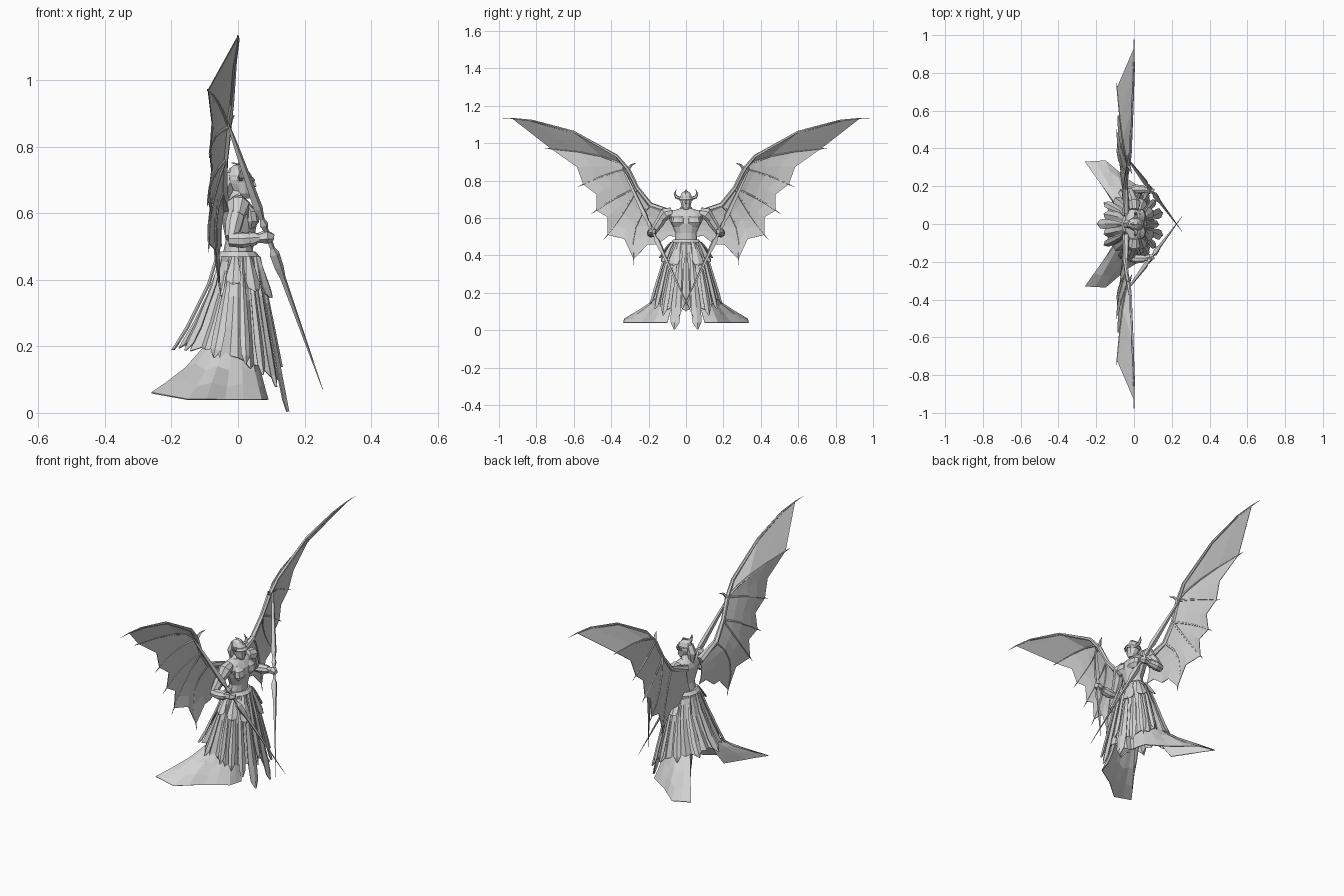
import bpy, bmesh
from math import sin, cos, pi, radians
from mathutils import Vector as V

if "Cube" in bpy.data.objects:
    bpy.data.objects.remove(bpy.data.objects["Cube"])

stone = bpy.data.materials.new("pale_grey")
stone.use_nodes = True
stone.diffuse_color = (0.65, 0.65, 0.65, 1)
stone.node_tree.nodes["Principled BSDF"].inputs["Base Color"].default_value = (0.65, 0.65, 0.65, 1)


def loft(name, rows, closed=False, caps=False, mirror=False, thick=0):
    """Skin rows of points that all have the same count."""
    bm = bmesh.new()
    grid = [[bm.verts.new(p) for p in row] for row in rows]
    n = len(rows[0])
    for a, b in zip(grid, grid[1:]):
        for i in range(n if closed else n - 1):
            j = (i + 1) % n
            bm.faces.new((a[i], a[j], b[j], b[i]))
    if caps:
        bm.faces.new(grid[0])
        bm.faces.new(grid[-1])
    bmesh.ops.remove_doubles(bm, verts=bm.verts, dist=0.0002)
    bmesh.ops.recalc_face_normals(bm, faces=bm.faces)
    mesh = bpy.data.meshes.new(name)
    bm.to_mesh(mesh)
    bm.free()
    mesh.materials.append(stone)
    ob = bpy.data.objects.new(name, mesh)
    bpy.context.collection.objects.link(ob)
    if thick:
        mod = ob.modifiers.new("thickness", "SOLIDIFY")
        mod.thickness, mod.offset = thick, 0
    if mirror:
        mod = ob.modifiers.new("mirror", "MIRROR")
        mod.use_axis = (False, True, False)
        mod.use_mirror_merge = False
    return ob


def tube(name, path, radii, sides=6, mirror=True):
    """Tapered limb along a path."""
    pts, rows = [V(p) for p in path], []
    for i, p in enumerate(pts):
        d = (pts[min(i + 1, len(pts) - 1)] - pts[max(i - 1, 0)]).normalized()
        u = d.cross(V((0.3, 1, 0.2))).normalized()
        w = d.cross(u)
        rows.append([p + radii[i] * (u * cos(2 * pi * k / sides) + w * sin(2 * pi * k / sides))
                     for k in range(sides)])
    return loft(name, rows, True, True, mirror)


def rings(name, sections, sides=12, mirror=False):
    """Stack of ellipses: z, centre x, radius x, radius y, centre y."""
    return loft(name, [[(cx + rx * cos(2 * pi * k / sides), cy + ry * sin(2 * pi * k / sides), z)
                        for k in range(sides)] for z, cx, rx, ry, cy in sections], True, True, mirror)


def arc(a, m, b, n=5):
    """Points on a curve from a to b passing through m."""
    a, m, b = V(a), V(m), V(b)
    c = 2 * m - (a + b) / 2
    return [a * (1 - t) ** 2 + c * 2 * t * (1 - t) + b * t * t for t in (i / (n - 1) for i in range(n))]


# Wings: arm bone, fingers and scalloped membrane
root, elbow = (-.04, .06, .62), (-.045, .19, .67)
fore, wrist = (-.04, .26, .76), (-.03, .31, .86)
lead = [V(p) for p in (wrist, (-.02, .37, .93), (-.01, .6, 1.06), (0, .82, 1.12), (0, .93, 1.133))]
fingers = [
    arc(wrist, (-.06, .45, .93), (-.09, .72, .97)),
    arc(wrist, (-.07, .43, .83), (-.085, .55, .78)),
    arc(fore, (-.075, .37, .71), (-.09, .48, .64)),
    arc(fore, (-.08, .34, .62), (-.088, .42, .51)),
    arc(elbow, (-.07, .27, .55), (-.055, .28, .38)),
    arc((-.045, .12, .64), (-.06, .15, .55), (-.06, .15, .46)),
    arc(root, (-.05, .06, .56), (-.05, .04, .5)),
]
rows = [lead, fingers[0]]
for a, b in zip(fingers, fingers[1:]):
    mid = [(p + q) / 2 for p, q in zip(a, b)]
    rows += [[m.lerp(mid[0], 0.16 * i / 4) for i, m in enumerate(mid)], b]
loft("wing_membrane", rows, mirror=True, thick=.003)
tube("wing_arm", [root, elbow, fore, wrist], [.02, .014, .011, .012])
tube("wing_leading_edge", lead + [V((0, 1, 1.135))], [.011, .009, .007, .005, .003, .0005])
for i, f in enumerate(fingers[:5]):
    claw = f[-1] + (f[-1] - f[-2]).normalized() * .035
    tube("wing_finger_%d" % (i + 1), f + [claw], [.007, .006, .005, .004, .003, .0005], 5)
tube("wing_thumb_claw", [wrist, (-.02, .29, .885), (-.01, .265, .895)], [.01, .006, .0005], 5)

# Torso, chest, neck and head
rings("torso", [(.43, 0, .058, .08, 0), (.48, 0, .045, .06, 0), (.52, .005, .042, .056, 0),
                (.57, .005, .052, .08, 0), (.61, 0, .052, .098, 0), (.635, -.005, .038, .085, 0),
                (.65, -.005, .022, .035, 0), (.67, .002, .018, .02, 0)])
rings("chest", [(.555, .04, .008, .025, .04), (.575, .042, .022, .038, .042),
                (.605, .038, .02, .036, .042), (.625, .03, .005, .02, .04)], 8, True)
rings("head", [(.645, .022, .012, .012, 0), (.66, .015, .026, .025, 0), (.69, .008, .036, .032, 0),
               (.715, .004, .037, .032, 0), (.735, 0, .026, .023, 0), (.745, -.004, .008, .008, 0)], 10)
rings("helmet_brow", [(.692, .008, .039, .036, 0), (.7, .01, .042, .039, 0), (.71, .006, .038, .035, 0)], 10)
tube("face_nose", [(.046, 0, .698), (.05, 0, .682), (.042, 0, .676)], [.003, .006, .003], 4, False)
tube("helmet_crest", [(.035, 0, .71), (.015, 0, .745), (-.02, 0, .752)], [.006, .007, .001], 4, False)
tube("hair_back", [(-.02, 0, .72), (-.036, 0, .68), (-.035, 0, .62)], [.02, .024, .008], 6, False)
tube("horn", [(.008, .03, .705), (.01, .052, .712), (.008, .06, .73), (0, .052, .754)],
     [.011, .009, .006, .0005])

# Arms and hands
tube("shoulder", [(0, .075, .635), (0, .11, .622), (-.004, .135, .59)], [.024, .036, .024], 8)
tube("upper_arm", [(0, .115, .615), (-.012, .145, .57), (-.02, .175, .525)], [.026, .027, .02], 8)
tube("forearm", [(-.026, .178, .52), (.015, .185, .52), (.065, .182, .526)], [.02, .025, .014], 8)
tube("cuff", [(.035, .184, .522), (.055, .183, .525)], [.024, .019], 8)
tube("hand", [(.06, .182, .526), (.085, .18, .53), (.105, .172, .528)], [.014, .022, .012], 6)

# Double-ended spears crossing in front
top, tip = V((-.03, .34, .87)), V((.255, -.04, .07))
profile = [(0, .003), (.06, .007), (.32, .015), (.36, .008), (.38, .014), (.4, .008), (.47, .008),
           (.49, .016), (.54, .015), (.58, .009), (1, .0008)]
tube("spear", [top.lerp(tip, t) for t, r in profile], [r for t, r in profile], 4)


# Pleated robe with a hem that rises toward the back
def robe_point(a, t, push=0.0):
    front, back, side = .055 + .06 * t, .055 + .11 * t ** 1.4, .068 + .1 * t ** .75
    c = cos(a)
    x = c * ((front if c > 0 else back) + push)
    hem = .165 - .045 * c
    return V((x, sin(a) * (side + push), .47 + (hem - .47) * t))


count = 40
robe = []
for t in (0, .15, .4, .7, 1):
    robe.append([robe_point(2 * pi * k / count, t + (.06 * t if k % 4 == 0 else 0),
                            (-.012 if k % 2 else .003) * t) for k in range(count)])
loft("robe", robe, closed=True, thick=.004)


# Long pointed robe panels and short hip plates
def panel(name, angle, length, width, start=0.0, lift=.012, mirror=True):
    rows = []
    for s, w in ((0, .5), (.3, .75), (.75, 1), (.92, .8), (1, .08)):
        t = start + (length - start) * s
        rows.append([robe_point(radians(angle) + width * w * e, t, lift * (.5 + s) + (.006 if e == 0 else 0))
                     for e in (-1, 0, 1)])
    return loft(name, rows, mirror=mirror, thick=.004)


panel("front_panel", 17, 1.34, .15)
for i, (ang, length) in enumerate(((38, 1.15), (58, 1.08), (80, 1.03), (112, 1.05), (145, 1.05))):
    panel("side_panel_%d" % (i + 1), ang, length, .12)
for i, ang in enumerate((28, 62, 98)):
    panel("hip_plate_%d" % (i + 1), ang, .36 - .04 * i, .24, 0, .022)
panel("centre_sash", 0, .95, .12, 0, .01, False)
panel("back_sash", 180, 1.08, .16, 0, .01, False)
rings("belt", [(.455, 0, .062, .08, 0), (.47, 0, .066, .08, 0), (.485, 0, .052, .068, 0)])

# Split train sweeping outward and back on each side
high = [(.06, .07, .17), (.04, .12, .19), (-.02, .14, .2), (-.07, .13, .2), (-.1, .11, .2), (-.09, .07, .2)]
low = [(.09, .1, .04), (.07, .17, .04), (-.04, .24, .04), (-.15, .335, .04), (-.26, .33, .06), (-.12, .15, .05)]
train = []
for t in (0, .35, .7, 1):
    row = []
    for i in range(11):
        a, b = (V(s[i // 2]).lerp(V(s[(i + 1) // 2]), .5) for s in (high, low))
        p = a.lerp(b, t)
        p.z = a.z + (b.z - a.z) * t ** .75 + (.014 * sin(pi * t) if i % 2 else 0)
        row.append(p)
    train.append(row)
loft("robe_train", train, mirror=True, thick=.004)
